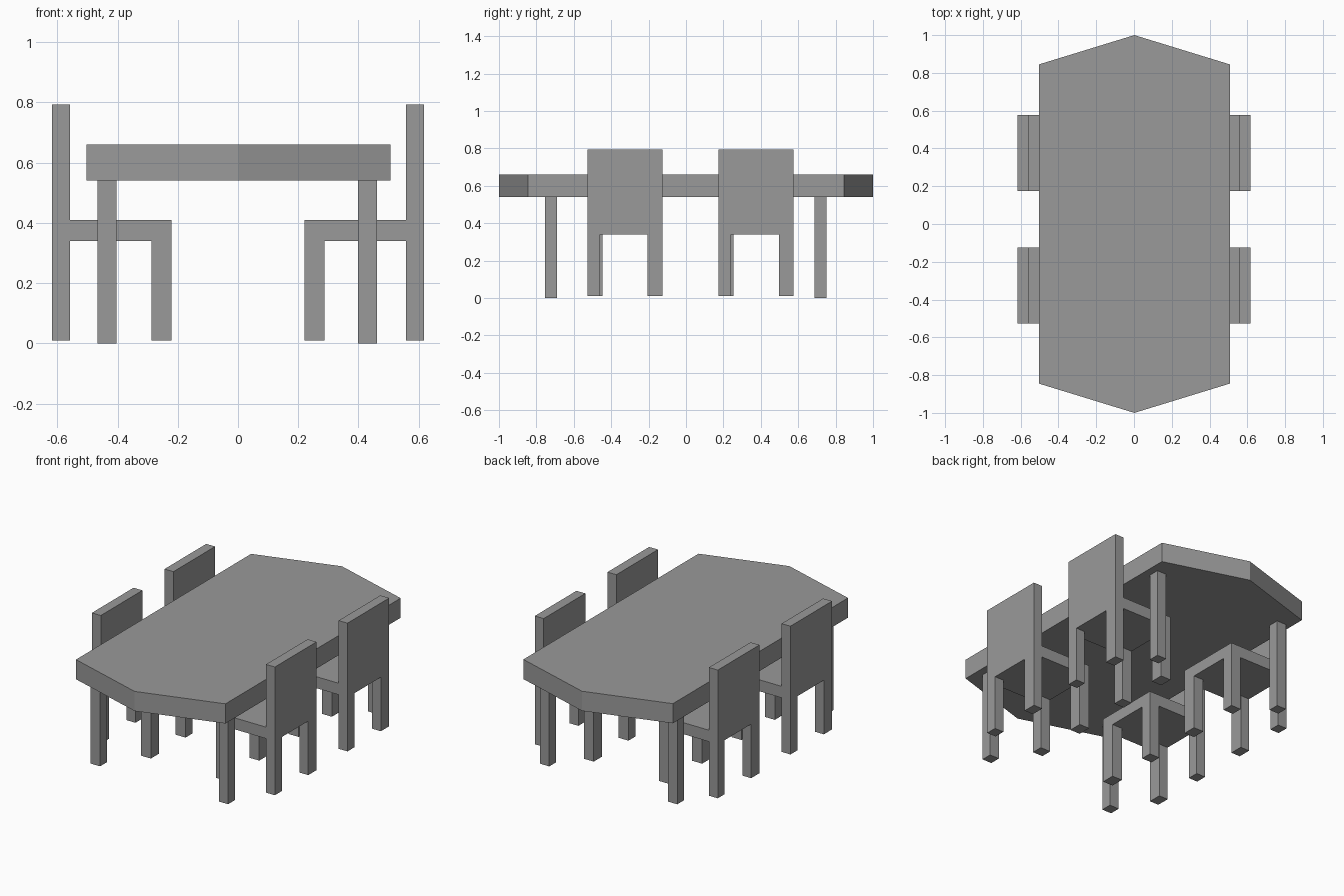
import bpy
import bmesh
from mathutils import Vector

cube = bpy.data.objects.get("Cube")
if cube:
    bpy.data.objects.remove(cube, do_unlink=True)

grey = bpy.data.materials.new("plain grey")
grey.use_nodes = True
colour = (0.32, 0.32, 0.32, 1)
grey.diffuse_color = colour
grey.node_tree.nodes["Principled BSDF"].inputs["Base Color"].default_value = colour


def extrude(name, outline, offset):
    """Extrude a flat outline of 3D points along an offset."""
    bm = bmesh.new()
    face = bm.faces.new([bm.verts.new(p) for p in outline])
    result = bmesh.ops.extrude_face_region(bm, geom=[face], use_keep_orig=True)
    moved = [v for v in result["geom"] if isinstance(v, bmesh.types.BMVert)]
    bmesh.ops.translate(bm, verts=moved, vec=Vector(offset))
    bmesh.ops.recalc_face_normals(bm, faces=bm.faces)
    mesh = bpy.data.meshes.new(name)
    bm.to_mesh(mesh)
    bm.free()
    mesh.materials.append(grey)
    obj = bpy.data.objects.new(name, mesh)
    bpy.context.collection.objects.link(obj)
    return obj


def box(name, x, y, z):
    outline = [(x[0], y[0], z[0]), (x[1], y[0], z[0]),
               (x[1], y[1], z[0]), (x[0], y[1], z[0])]
    return extrude(name, outline, (0, 0, z[1] - z[0]))


# Table top with pointed ends
TABLE_Z, TABLE_TOP = 0.54, 0.66
hexagon = [(-0.503, -0.845), (0.002, -1), (0.507, -0.845),
           (0.507, 0.845), (0.002, 1), (-0.503, 0.845)]
extrude("table_top", [(x, y, TABLE_Z) for x, y in hexagon],
        (0, 0, TABLE_TOP - TABLE_Z))

# Table legs
for side, x in (("right", -0.467), ("left", 0.398)):
    for end, y in (("front", -0.754), ("back", 0.686)):
        box(f"table_leg_{end}_{side}", (x, x + 0.063), (y, y + 0.065), (0, TABLE_Z))

# Chairs, tucked in along both sides
FLOOR, SEAT_LOW, SEAT_HIGH, CHAIR_TOP = 0.01, 0.34, 0.41, 0.793
INNER, BACK, OUTER = 0.22, 0.558, 0.618
HALF = 0.201


def chair(label, s, cy):
    a, b = cy - HALF, cy + HALF
    # one pair of legs is slightly slimmer; opposite chairs are turned around
    slim, wide = 0.067, 0.08
    low, high = (a + slim, b - wide) if s > 0 else (a + wide, b - slim)
    back = [(a, FLOOR), (low, FLOOR), (low, SEAT_LOW), (high, SEAT_LOW),
            (high, FLOOR), (b, FLOOR), (b, CHAIR_TOP), (a, CHAIR_TOP)]
    extrude(f"chair_back_{label}", [(s * BACK, y, z) for y, z in back],
            (s * (OUTER - BACK), 0, 0))
    # seat and inner legs share one outline
    seat_x = sorted((s * INNER, s * BACK))
    box(f"chair_seat_{label}", seat_x, (a, b), (SEAT_LOW, SEAT_HIGH))
    leg_x = sorted((s * INNER, s * (INNER + 0.067)))
    for n, span in enumerate(((a, low), (high, b)), 1):
        box(f"chair_leg_{label}_{n}", leg_x, span, (FLOOR, SEAT_LOW))


for side, s in (("right", -1), ("left", 1)):
    for end, cy in (("front", -0.326), ("back", 0.375)):
        chair(f"{end}_{side}", s, cy)
